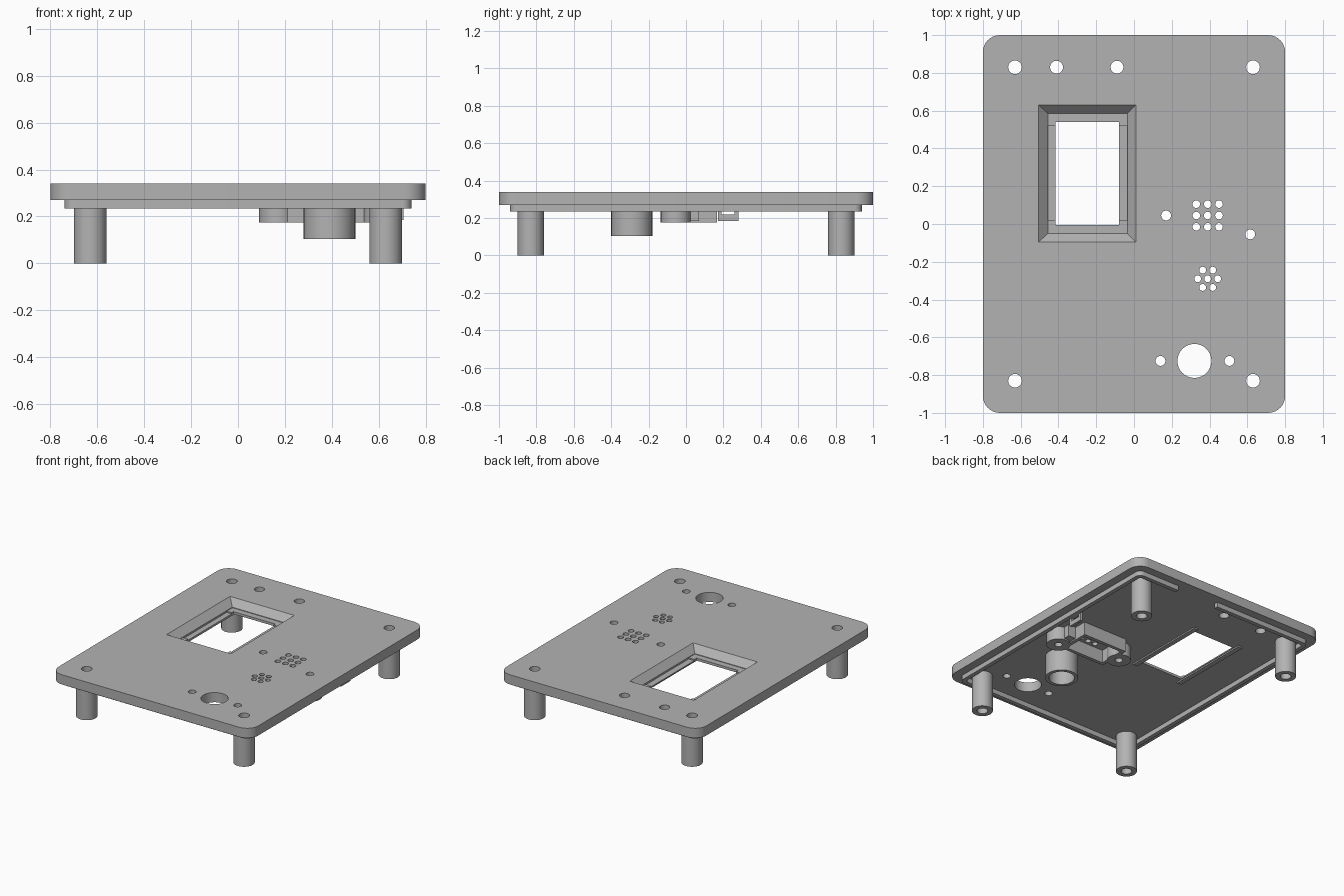
import bpy, bmesh, math

if "Cube" in bpy.data.objects:
    bpy.data.objects.remove(bpy.data.objects["Cube"])

grey = bpy.data.materials.new("plain grey")
grey.use_nodes = True
grey.diffuse_color = (0.45, 0.45, 0.45, 1)
grey.node_tree.nodes["Principled BSDF"].inputs["Base Color"].default_value = (0.45, 0.45, 0.45, 1)


def circle(x, y, r, n=32):
    return [(x + r * math.cos(2 * math.pi * i / n), y + r * math.sin(2 * math.pi * i / n)) for i in range(n)]


def rect(x0, x1, y0, y1, r=0.0, n=8):
    """Counter-clockwise rectangle, optionally with rounded corners."""
    if r == 0:
        return [(x0, y0), (x1, y0), (x1, y1), (x0, y1)]
    centres = [(x1 - r, y1 - r), (x0 + r, y1 - r), (x0 + r, y0 + r), (x1 - r, y0 + r)]
    return [(cx + r * math.cos(math.pi / 2 * (q + i / n)), cy + r * math.sin(math.pi / 2 * (q + i / n)))
            for q, (cx, cy) in enumerate(centres) for i in range(n + 1)]


def loft(bm, loops, ring=False):
    """Bridge (outline, z) loops; cap the ends, or close the section into a ring."""
    rows = [[bm.verts.new((x, y, z)) for x, y in pts] for pts, z in loops]
    pairs = list(zip(rows, rows[1:] + rows[:1])) if ring else list(zip(rows, rows[1:]))
    for a, b in pairs:
        for i in range(len(a)):
            j = (i + 1) % len(a)
            bm.faces.new((a[i], a[j], b[j], b[i]))
    if not ring:
        bm.faces.new(rows[0][::-1])
        bm.faces.new(rows[-1])


def make(name, *solids, ring=False):
    bm = bmesh.new()
    for loops in solids:
        loft(bm, loops, ring)
    bmesh.ops.recalc_face_normals(bm, faces=bm.faces)
    mesh = bpy.data.meshes.new(name)
    bm.to_mesh(mesh)
    bm.free()
    mesh.materials.append(grey)
    ob = bpy.data.objects.new(name, mesh)
    bpy.context.collection.objects.link(ob)
    return ob


def prism(outline, z0, z1):
    return [(outline, z0), (outline, z1)]


def wall(name, outer, inner, z0, z1):
    return make(name, [(outer, z0), (outer, z1), (inner, z1), (inner, z0)], ring=True)


def cut(ob, cutter):
    mod = ob.modifiers.new("cut", 'BOOLEAN')
    mod.object = cutter
    mod.solver = 'EXACT'
    bpy.context.view_layer.objects.active = ob
    bpy.ops.object.modifier_apply(modifier=mod.name)
    bpy.data.objects.remove(cutter)


UNDER, TOP, RIM = 0.27, 0.34, 0.235
PX, PY = 0.63, 0.83
corners = [(sx * PX, sy * PY) for sx in (-1, 1) for sy in (-1, 1)]
bosses = [(0.17, 0.045), (0.615, -0.055)]

# Cover plate with its round holes
holes = [(x, y, 0.036) for x, y in corners]
holes += [(-0.41, PY, 0.034), (-0.09, PY, 0.034)]
holes += [(x, y, 0.026) for x, y in bosses + [(0.14, -0.725), (0.505, -0.725)]]
holes += [(0.32, -0.725, 0.09)]
holes += [(0.39 + i * 0.06, 0.045 + j * 0.06, 0.02) for i in (-1, 0, 1) for j in (-1, 0, 1)]
holes += [(0.39, -0.29, 0.018)]
holes += [(0.39 + 0.053 * math.cos(k * math.pi / 3), -0.29 + 0.053 * math.sin(k * math.pi / 3), 0.018)
          for k in range(6)]
plate = make("cover_plate", prism(rect(-0.8, 0.8, -1, 1, 0.09), UNDER, TOP))
cut(plate, make("hole_cutter", *[prism(circle(*h), 0.2, 0.4) for h in holes]))

# Display window: sloped frame, then a shallow seat, then the opening
outer = rect(-0.505, 0.01, -0.095, 0.63)
seat = rect(-0.455, -0.035, -0.05, 0.585)
opening = rect(-0.415, -0.08, -0.005, 0.54)
cut(plate, make("window_cutter", [(opening, 0.2), (opening, 0.288), (seat, 0.288), (seat, 0.292), (outer, TOP),
                                  (outer, 0.4)]))
# Seat relief along both long sides
cut(plate, make("relief_cutter", *[prism(rect(x, x + 0.046, 0.02, 0.52), 0.279, 0.3) for x in (-0.455, -0.081)]))

# Low clips under the window
for i, x in enumerate((-0.455, -0.07)):
    make("window_clip_%d" % i, prism(rect(x, x + 0.035, -0.05, 0.585), 0.26, UNDER + 0.002))

# Locating rim with a gap at the back
rim = wall("locating_rim", rect(-0.74, 0.74, -0.94, 0.94, 0.04), rect(-0.71, 0.71, -0.91, 0.91, 0.02), RIM, UNDER)
cut(rim, make("gap_cutter", prism(rect(0.06, 0.40, 0.88, 1.0), 0.2, 0.3)))

# Legs, screw bosses and the round sounder housing
tubes = [("leg", x, y, 0.07, 0.036, 0.0) for x, y in corners]
tubes += [("screw_boss", x, y, 0.08, 0.026, 0.175) for x, y in bosses]
tubes += [("sounder_housing", 0.39, -0.29, 0.11, 0.086, 0.105)]
for name, x, y, ro, ri, z in tubes:
    tube = wall(name, circle(x, y, ro), circle(x, y, ri), z, UNDER)
    if name == "sounder_housing":
        tube.data.update()

# Open sensor box between the bosses
wall("sensor_box", rect(0.21, 0.57, -0.075, 0.165), rect(0.235, 0.545, -0.05, 0.14), 0.175, UNDER)
make("sensor_box_tab", prism(rect(0.57, 0.63, 0.01, 0.07), 0.185, UNDER))

# Cable loop with a slot
loop = make("cable_loop", prism(rect(0.685, 0.705, 0.17, 0.28), 0.185, UNDER))
cut(loop, make("slot_cutter", prism(rect(0.6, 0.8, 0.19, 0.26), 0.218, 0.24)))

# Smooth round walls while keeping hard edges
bpy.ops.object.select_all(action='DESELECT')
for ob in bpy.context.scene.objects:
    if ob.type == 'MESH':
        ob.select_set(True)
        bpy.context.view_layer.objects.active = ob
bpy.ops.object.shade_smooth_by_angle(angle=math.radians(30))
